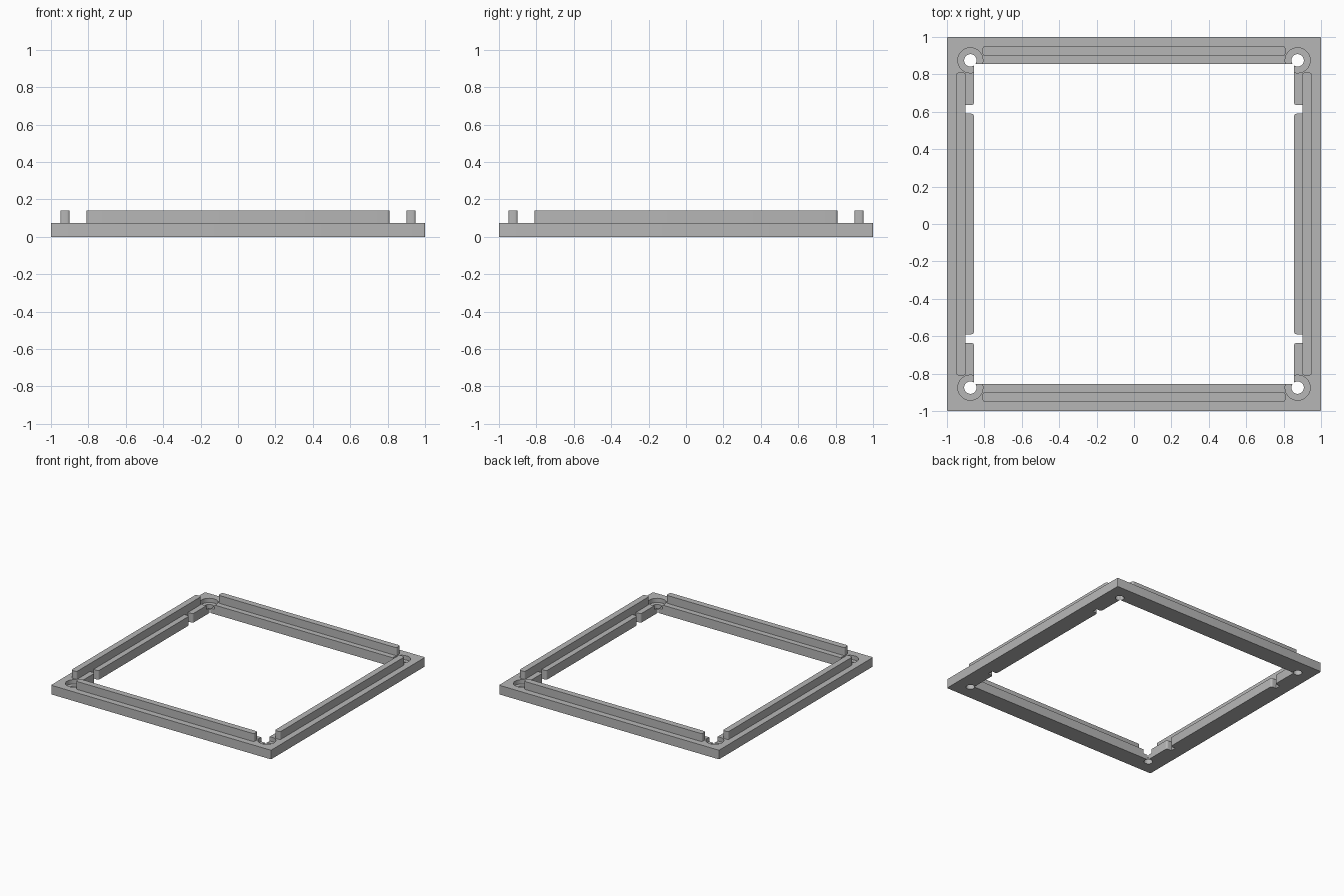
import bpy
import bmesh

BASE_TOP, RIB_TOP = 0.075, 0.14
INNER, RIB_IN, RIB_OUT, RIB_HALF = 0.855, 0.90, 0.95, 0.81
NOTCH_LOW, NOTCH_HIGH = 0.59, 0.635
HOLE_POS = 0.875

old = bpy.data.objects.get("Cube")
if old:
    bpy.data.objects.remove(old, do_unlink=True)

grey = bpy.data.materials.new("plain grey")
grey.use_nodes = True
colour = (0.47, 0.47, 0.47, 1)
grey.diffuse_color = colour
grey.node_tree.nodes["Principled BSDF"].inputs["Base Color"].default_value = colour


def prism(name, outline, z0, z1, radius=0, rounded=lambda co: True):
    """Extrude an outline and round the chosen upright edges."""
    bm = bmesh.new()
    face = bm.faces.new([bm.verts.new((x, y, z0)) for x, y in outline])
    ext = bmesh.ops.extrude_face_region(bm, geom=[face])
    top = [v for v in ext["geom"] if isinstance(v, bmesh.types.BMVert)]
    bmesh.ops.translate(bm, verts=top, vec=(0, 0, z1 - z0))
    bmesh.ops.recalc_face_normals(bm, faces=bm.faces)
    if radius:
        edges = [e for e in bm.edges
                 if abs(e.verts[0].co.z - e.verts[1].co.z) > 0.01
                 and rounded(e.verts[0].co)]
        bmesh.ops.bevel(bm, geom=edges, offset=radius, segments=5,
                        profile=0.5, affect='EDGES')
    mesh = bpy.data.meshes.new(name)
    bm.to_mesh(mesh)
    bm.free()
    mesh.materials.append(grey)
    obj = bpy.data.objects.new(name, mesh)
    bpy.context.collection.objects.link(obj)
    return obj


def rect(x0, x1, y0, y1):
    return [(x0, y0), (x1, y0), (x1, y1), (x0, y1)]


def activate(obj):
    bpy.ops.object.select_all(action='DESELECT')
    obj.select_set(True)
    bpy.context.view_layer.objects.active = obj


def cut(target, cutter):
    cutter.hide_render = True
    mod = target.modifiers.new("cut", 'BOOLEAN')
    mod.operation = 'DIFFERENCE'
    mod.solver = 'EXACT'
    mod.object = cutter
    activate(target)
    bpy.ops.object.modifier_apply(modifier=mod.name)
    bpy.data.objects.remove(cutter, do_unlink=True)


def cylinder_cutter(x, y, radius, z0, z1):
    bpy.ops.mesh.primitive_cylinder_add(vertices=40, radius=radius, depth=z1 - z0,
                                        location=(x, y, (z0 + z1) / 2))
    obj = bpy.context.object
    obj.data.materials.append(grey)
    return obj


# Square frame with slightly softened outer corners
frame = prism("base_frame", rect(-1, 1, -1, 1), 0, BASE_TOP, 0.006)

# Central opening with two flared notches on each side
side = [(INNER, -INNER)]
for a, b in ((-NOTCH_HIGH, -NOTCH_LOW), (NOTCH_LOW, NOTCH_HIGH)):
    side += [(INNER, a), (RIB_IN, a), (RIB_IN, b), (INNER, b)]
side.append((INNER, INNER))
outline = side + [(-x, -y) for x, y in side]
opening = prism("opening_cutter", outline, -0.1, 0.2, 0.016,
                lambda co: abs(co.x) < INNER + 0.01 and abs(co.y) < 0.7)
cut(frame, opening)

# Counterbored screw holes in the corners
for sx in (-1, 1):
    for sy in (-1, 1):
        x, y = sx * HOLE_POS, sy * HOLE_POS
        cut(frame, cylinder_cutter(x, y, 0.067, 0.04, 0.2))
        cut(frame, cylinder_cutter(x, y, 0.033, -0.1, 0.2))

# Raised locating ribs along the four sides
parts = [frame]
for s, x_name, y_name in ((-1, "right_rib", "front_rib"), (1, "left_rib", "back_rib")):
    lo, hi = sorted((s * RIB_IN, s * RIB_OUT))
    parts.append(prism(x_name, rect(lo, hi, -RIB_HALF, RIB_HALF), BASE_TOP, RIB_TOP, 0.014))
    parts.append(prism(y_name, rect(-RIB_HALF, RIB_HALF, lo, hi), BASE_TOP, RIB_TOP, 0.014))

for obj in parts:
    activate(obj)
    bpy.ops.object.shade_smooth_by_angle()
